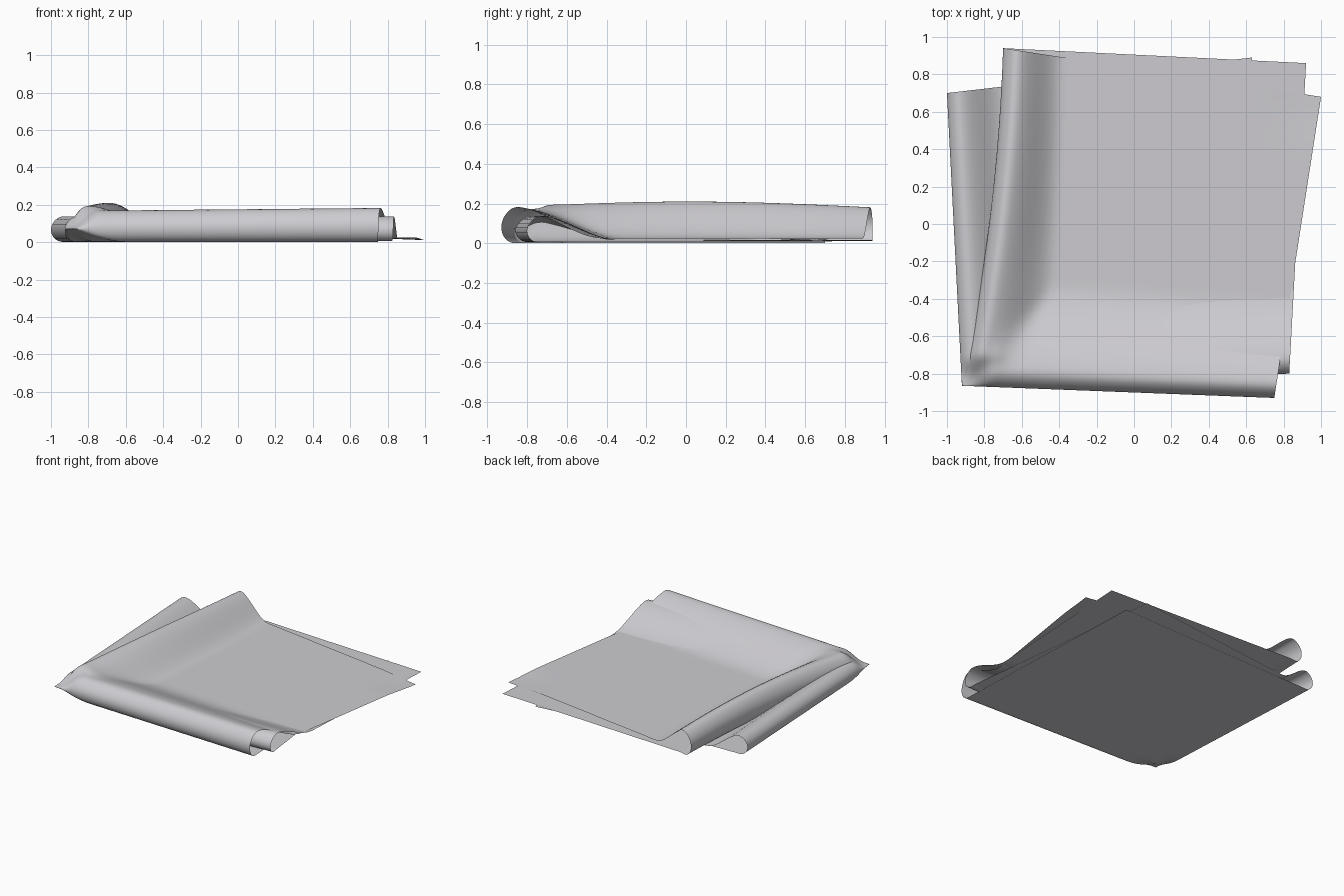
import bpy, math

if "Cube" in bpy.data.objects:
    bpy.data.objects.remove(bpy.data.objects["Cube"])

# A square cloth folded twice: four stacked layers joined by rounded folds.
# Layer corners (x, y): front-left, back-left, back-right, front-right
FL = (-0.92, -0.865)
LAYERS = {
    1: (FL, (-1.0, 0.70), (0.69, 0.74), (0.75, -0.93)),
    2: (FL, (-1.0, 0.70), (0.63, 0.89), (0.83, -0.80)),
    3: (FL, (-0.70, 0.94), (0.92, 0.86), (0.83, -0.80)),
    4: (FL, (-0.70, 0.94), (1.0, 0.68), (0.75, -0.93)),
}
REST = {1: 0.002, 2: 0.009, 3: 0.016, 4: 0.024}   # resting height of each layer
RH = 0.04                                         # half-width of a fold's round end
R_CORNER = 0.06


def smooth(lo, hi, x):
    t = min(1, max(0, (x - lo) / (hi - lo)))
    return t * t * (3 - 2 * t)


def lerp(a, b, t):
    return a + (b - a) * t


def fold_height(h, across, radius, end, upper):
    """Height of a fold at distance h from it; pinched where 'across' nears the corner."""
    g = smooth(0, 0.10, across)
    r = lerp(R_CORNER, radius, g)
    w = math.sqrt(max(0, 1 - ((RH - h) / RH) ** 2)) if h < RH else 1
    fall = 1 - smooth(RH * 0.8, end, h)
    full = r * (1 + w) * fall if upper else r * (1 - w)
    pinched = r * (1 - smooth(0, 0.2, h))
    return lerp(pinched, full, g)


def point(s, t):
    layer = (1 if s >= 0 else 2) if t >= 0 else (4 if s >= 0 else 3)
    a, b = abs(s), abs(t)
    c = LAYERS[layer]
    x, y = (lerp(lerp(c[0][k], c[3][k], a), lerp(c[1][k], c[2][k], a), b) for k in (0, 1))
    if layer > 2:                                  # bowed left edge of the top pair
        x += 0.16 * b * (1 - b) * (1 - a) ** 2
    # left-hand folds
    if layer < 3:
        za = fold_height(a, b, 0.066, 0.19, layer == 2)
    else:
        end = lerp(0.27, 0.19, b)
        za = fold_height(a, b, 0.082 + 0.014 * math.sin(math.pi * b), end, layer == 4)
    # front folds
    if layer in (1, 4):
        zb = fold_height(b, a, 0.073 + 0.008 * a, 0.32, layer == 4)
    else:
        zb = fold_height(b, a, 0.062, 0.28, layer == 3)
    z = (max(za, 0) ** 4 + max(zb, 0) ** 4) ** 0.25
    rest = REST[layer] * smooth(0, 0.06, a) * smooth(0, 0.06, b)
    if layer == 4:                                 # loose corner droops
        rest -= 0.012 * smooth(0.8, 1, a) * smooth(0.8, 1, b)
    return (x, y, z + rest)


# Fine samples round the folds, coarser over the flat areas
half = [RH * (1 - math.cos(math.radians(9 * i))) for i in range(1, 11)]
half += [RH + (1 - RH) * (i / 44) ** 1.4 for i in range(1, 45)]
samples = [-h for h in reversed(half)] + [0.0] + half
n = len(samples)

verts = [point(s, t) for s in samples for t in samples]
faces = [(i * n + j, i * n + j + 1, (i + 1) * n + j + 1, (i + 1) * n + j)
         for i in range(n - 1) for j in range(n - 1)]

mesh = bpy.data.meshes.new("folded_cloth")
mesh.from_pydata(verts, [], faces)
cloth = bpy.data.objects.new("folded_cloth", mesh)
bpy.context.collection.objects.link(cloth)

mat = bpy.data.materials.new("pale_grey")
mat.diffuse_color = (0.61, 0.60, 0.63, 1)
mat.use_nodes = True
mat.node_tree.nodes["Principled BSDF"].inputs["Base Color"].default_value = mat.diffuse_color
mesh.materials.append(mat)
mesh.shade_smooth()
